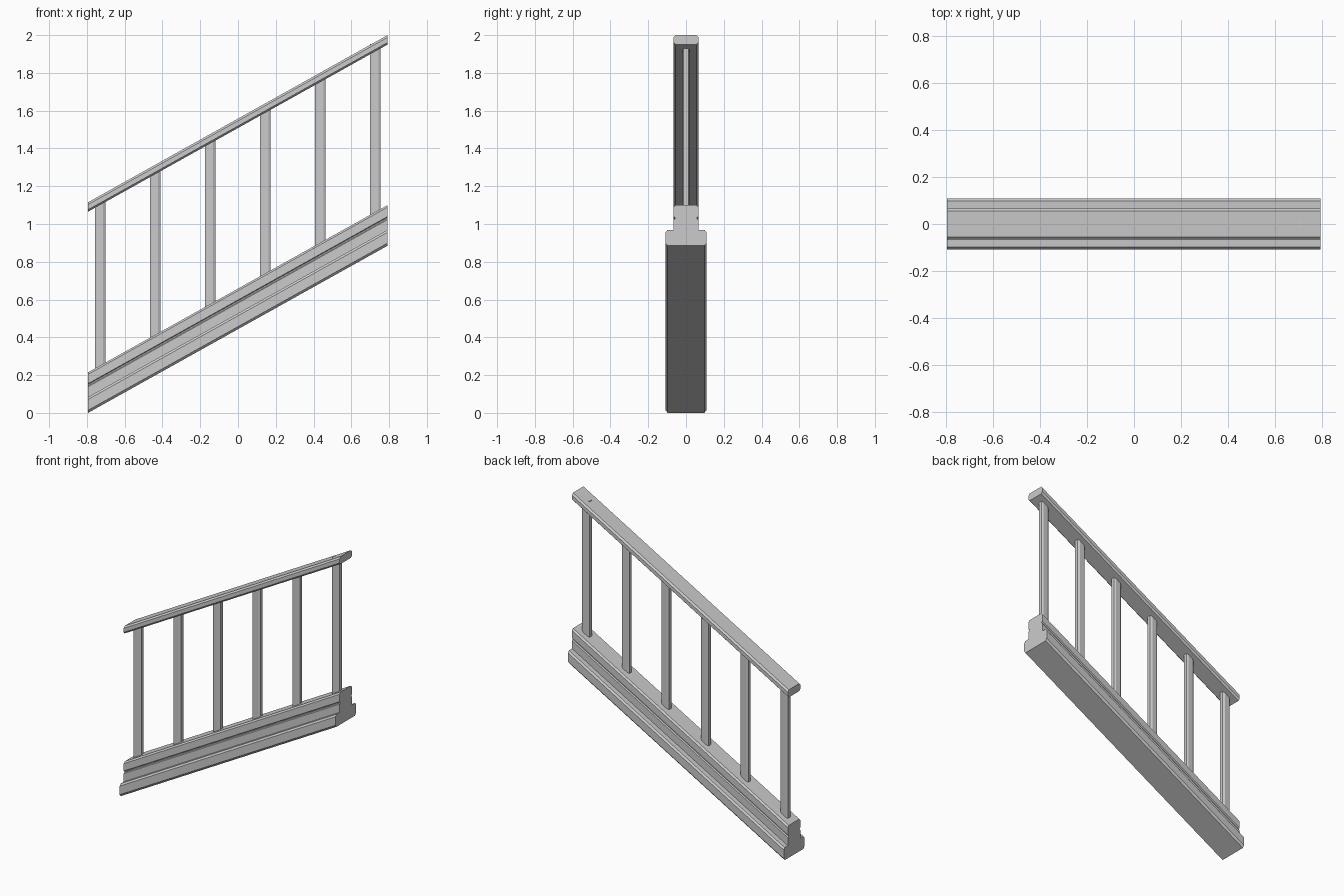
import bpy, bmesh

if "Cube" in bpy.data.objects:
    bpy.data.objects.remove(bpy.data.objects["Cube"])

X0, X1 = -0.794, 0.792      # ends of the flight
RISE = 0.885                # height gained from left to right
SLOPE = RISE / (X1 - X0)


def line_z(x):
    """Height of the underside of the base at x."""
    return (x - X0) * SLOPE


def finish(name, bm):
    bmesh.ops.recalc_face_normals(bm, faces=bm.faces[:])
    mesh = bpy.data.meshes.new(name)
    bm.to_mesh(mesh)
    bm.free()
    obj = bpy.data.objects.new(name, mesh)
    bpy.context.collection.objects.link(obj)
    return obj


def loft(bm, ring_a, ring_b):
    """Closed solid between two matching outlines."""
    a = [bm.verts.new(p) for p in ring_a]
    b = [bm.verts.new(p) for p in ring_b]
    bm.faces.new(a)
    bm.faces.new(b[::-1])
    for i in range(len(a)):
        j = (i + 1) % len(a)
        bm.faces.new((a[i], a[j], b[j], b[i]))


def sloped_bar(name, half):
    """Mirror a half profile (y, z) and run it up the slope with plumb ends."""
    profile = half + [(-y, z) for y, z in reversed(half)]
    bm = bmesh.new()
    loft(bm, [(X0, y, z) for y, z in profile],
         [(X1, y, z + RISE) for y, z in profile])
    return finish(name, bm)


# Stepped base with a chamfered foot, ledge and grooved upper block
sloped_bar("base_stringer", [
    (0.097, 0.0), (0.108, 0.014), (0.108, 0.071), (0.098, 0.084),
    (0.066, 0.084), (0.066, 0.138), (0.058, 0.143), (0.058, 0.150),
    (0.066, 0.155), (0.066, 0.204), (0.055, 0.215)])

# Handrail with chamfered edges
sloped_bar("handrail", [
    (0.055, 1.065), (0.066, 1.076), (0.066, 1.103), (0.055, 1.115)])

# Six upright balusters with chamfered corners
HX, HY, CX, CY = 0.028, 0.019, 0.016, 0.012
OUTLINE = [(HX, -CY), (HX, CY), (CX, HY), (-CX, HY),
           (-HX, CY), (-HX, -CY), (-CX, -HY), (CX, -HY)]
for i in range(6):
    cx = -0.730 + i * 0.2914
    bottom = line_z(cx) + 0.18
    # the last one just breaks through the handrail
    top = line_z(cx) + (1.104 if i == 5 else 1.09)
    bm = bmesh.new()
    loft(bm, [(cx + x, y, bottom) for x, y in OUTLINE],
         [(cx + x, y, top) for x, y in OUTLINE])
    finish(f"baluster_{i + 1}", bm)
